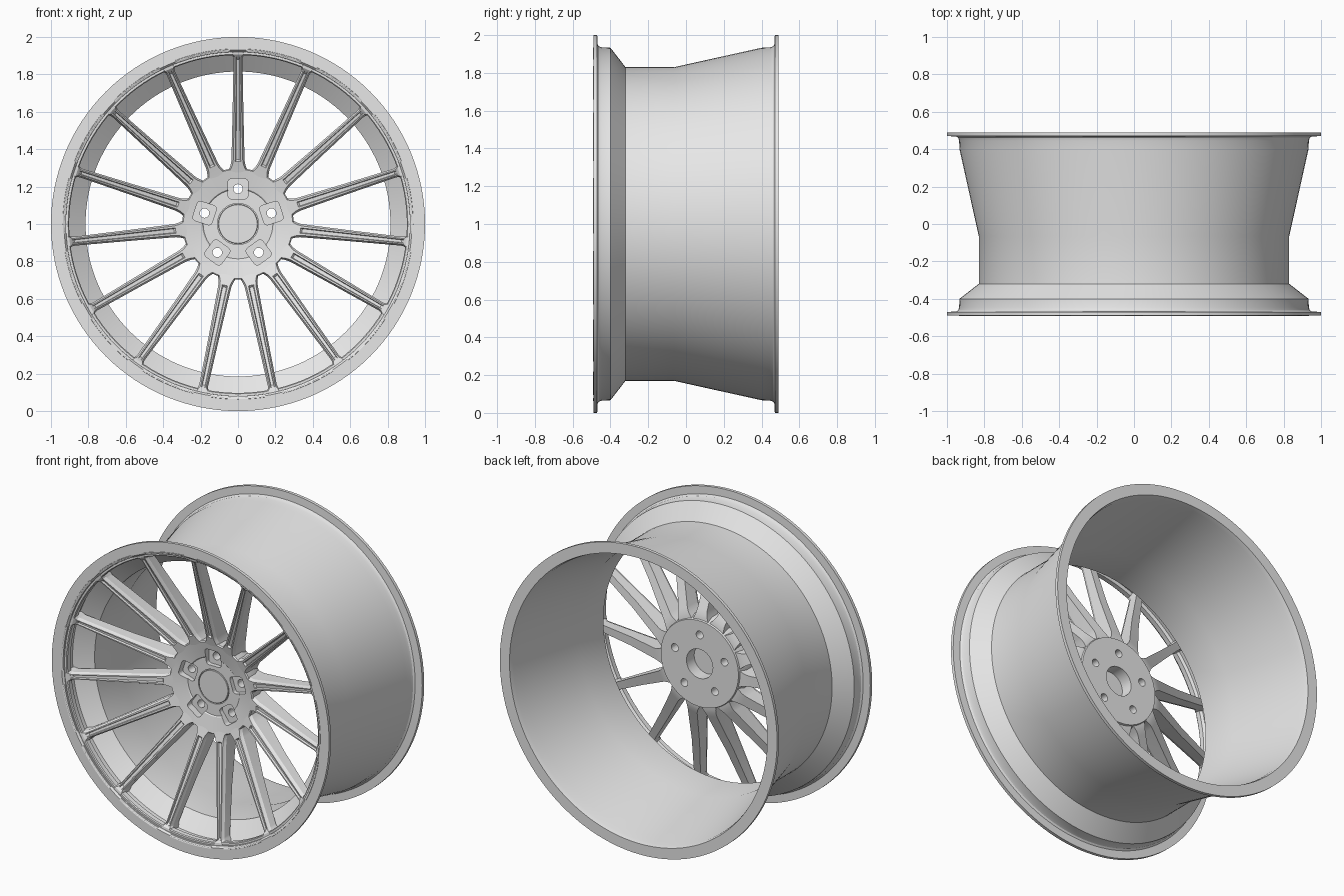
import bpy, bmesh, math
from mathutils import Matrix, Vector

if "Cube" in bpy.data.objects:
    bpy.data.objects.remove(bpy.data.objects["Cube"])

SPOKES, LUGS, SEG = 15, 5, 128
CENTRE = Vector((0, 0, 1))

metal = bpy.data.materials.new("light grey metal")
metal.diffuse_color = (0.8, 0.8, 0.8, 1)
metal.use_nodes = True
metal.node_tree.nodes["Principled BSDF"].inputs["Base Color"].default_value = metal.diffuse_color


def finish(name, bm, smooth=True):
    bmesh.ops.recalc_face_normals(bm, faces=bm.faces)
    mesh = bpy.data.meshes.new(name)
    bm.to_mesh(mesh)
    bm.free()
    ob = bpy.data.objects.new(name, mesh)
    bpy.context.collection.objects.link(ob)
    mesh.materials.append(metal)
    if smooth:
        shade(ob)
    return ob


def activate(ob):
    bpy.ops.object.select_all(action='DESELECT')
    ob.select_set(True)
    bpy.context.view_layer.objects.active = ob


def shade(ob):
    activate(ob)
    bpy.ops.object.shade_smooth_by_angle(angle=math.radians(17))


def spin(angle):
    """Turn about the axle; angle zero points straight up."""
    return Matrix.Translation(CENTRE) @ Matrix.Rotation(angle, 4, 'Y')


def loft(bm, rings, closed):
    """Skin equal rings of verts; closed joins last to first, else caps."""
    count = len(rings)
    for i in range(count if closed else count - 1):
        a, b = rings[i], rings[(i + 1) % count]
        for j in range(len(a)):
            k = (j + 1) % len(a)
            bm.faces.new((a[j], a[k], b[k], b[j]))
    if not closed:
        bm.faces.new(rings[0])
        bm.faces.new(rings[-1])


def lathe(name, profile, closed=True):
    """Revolve (radius, y) points about the axle."""
    bm = bmesh.new()
    rings = []
    for r, y in profile:
        rings.append([bm.verts.new(spin(2 * math.pi * i / SEG) @ Vector((0, y, r)))
                      for i in range(SEG)])
    loft(bm, rings, closed)
    return finish(name, bm)


def rounded_square(half, radius, steps=5):
    pts = []
    for q, (sx, sz) in enumerate(((1, 1), (-1, 1), (-1, -1), (1, -1))):
        for s in range(steps + 1):
            t = math.pi / 2 * (q + s / steps)
            pts.append((sx * (half - radius) + radius * math.cos(t),
                        sz * (half - radius) + radius * math.sin(t)))
    return pts


def circle(radius, n=24):
    return [(radius * math.cos(2 * math.pi * i / n), radius * math.sin(2 * math.pi * i / n))
            for i in range(n)]


def lug_cutter(name, outline, y0, y1):
    bm = bmesh.new()
    for k in range(LUGS):
        m = spin(2 * math.pi * k / LUGS)
        loft(bm, [[bm.verts.new(m @ Vector((x, y, z + 0.188))) for x, z in outline]
                  for y in (y0, y1)], False)
    ob = finish(name, bm, False)
    ob.hide_render = True
    return ob


# Barrel with flat front and rear flanges
lathe("rim_barrel", [
    (1.0, -0.49), (1.0, -0.47), (0.95, -0.468), (0.94, -0.46), (0.935, -0.445),
    (0.933, -0.40), (0.83, -0.32), (0.83, -0.065), (0.933, 0.40), (0.935, 0.445),
    (0.94, 0.46), (0.95, 0.468), (1.0, 0.47), (1.0, 0.49),
    (0.93, 0.49), (0.922, 0.46), (0.918, 0.40), (0.815, -0.065), (0.815, -0.313),
    (0.918, -0.393), (0.92, -0.478), (0.93, -0.49)])

# Thin ring that ties the spoke tips together
lathe("spoke_tip_ring", [(0.925, -0.472), (0.908, -0.472), (0.903, -0.466),
                         (0.903, -0.435), (0.925, -0.42)])

# Hub with a shallow dish in front and an open bore behind
hub = lathe("hub", [
    (0.001, -0.252), (0.103, -0.252), (0.105, -0.25), (0.105, -0.24), (0.110, -0.24),
    (0.110, -0.25), (0.186, -0.25), (0.192, -0.256), (0.292, -0.277), (0.298, -0.27),
    (0.298, -0.20), (0.28, -0.14), (0.095, -0.14), (0.095, -0.22), (0.001, -0.22)], False)

# Lug pockets and bolt holes
for cutter in (lug_cutter("lug_pocket_cutter", rounded_square(0.054, 0.02), -0.35, -0.222),
               lug_cutter("bolt_hole_cutter", circle(0.025), -0.4, 0.0)):
    mod = hub.modifiers.new("cut", 'BOOLEAN')
    mod.object = cutter
    mod.operation = 'DIFFERENCE'
    mod.solver = 'EXACT'
    activate(hub)
    bpy.ops.object.modifier_apply(modifier=mod.name)
    bpy.data.objects.remove(cutter)
shade(hub)

# Spoke stations: radius, front half width, back half width, front y, back y, groove depth
STATIONS = [
    (0.270, 0.054, 0.056, -0.272, -0.150, 0.0),
    (0.295, 0.042, 0.047, -0.279, -0.153, 0.0),
    (0.315, 0.034, 0.040, -0.285, -0.158, 0.0),
    (0.335, 0.030, 0.036, -0.291, -0.165, 0.0),
    (0.345, 0.029, 0.035, -0.294, -0.169, 0.012),
    (0.600, 0.024, 0.029, -0.371, -0.278, 0.014),
    (0.880, 0.019, 0.024, -0.456, -0.378, 0.014),
    (0.892, 0.021, 0.026, -0.460, -0.382, 0.0),
    (0.905, 0.030, 0.032, -0.472, -0.386, 0.0),
    (0.926, 0.034, 0.036, -0.476, -0.396, 0.0)]


def spoke_section(r, wf, wb, yf, yb, groove):
    half = [(wb, yb), (wb, yf + 0.022), (wf, yf + 0.012), (wf - 0.004, yf),
            (wf * 0.5, yf), (wf * 0.36, yf + groove)]
    return [(x, y, r) for x, y in half] + [(-x, y, r) for x, y in reversed(half)]


# Deep tapered spokes with a groove along the front
for k in range(SPOKES):
    bm = bmesh.new()
    m = spin(2 * math.pi * k / SPOKES)
    loft(bm, [[bm.verts.new(m @ Vector(p)) for p in spoke_section(*s)]
              for s in STATIONS], False)
    finish(f"spoke_{k + 1}", bm)

# Shallow raised arcs on the front flange between spoke tips
bm = bmesh.new()
for k in range(SPOKES):
    rings = []
    for i in range(13):
        m = spin(2 * math.pi * (k + 0.12 + 0.76 * i / 12) / SPOKES)
        rings.append([bm.verts.new(m @ Vector((0, y, r))) for r, y in
                      ((0.921, -0.475), (0.921, -0.486), (0.936, -0.492), (0.938, -0.488))])
    loft(bm, rings, False)
finish("flange_arcs", bm)
